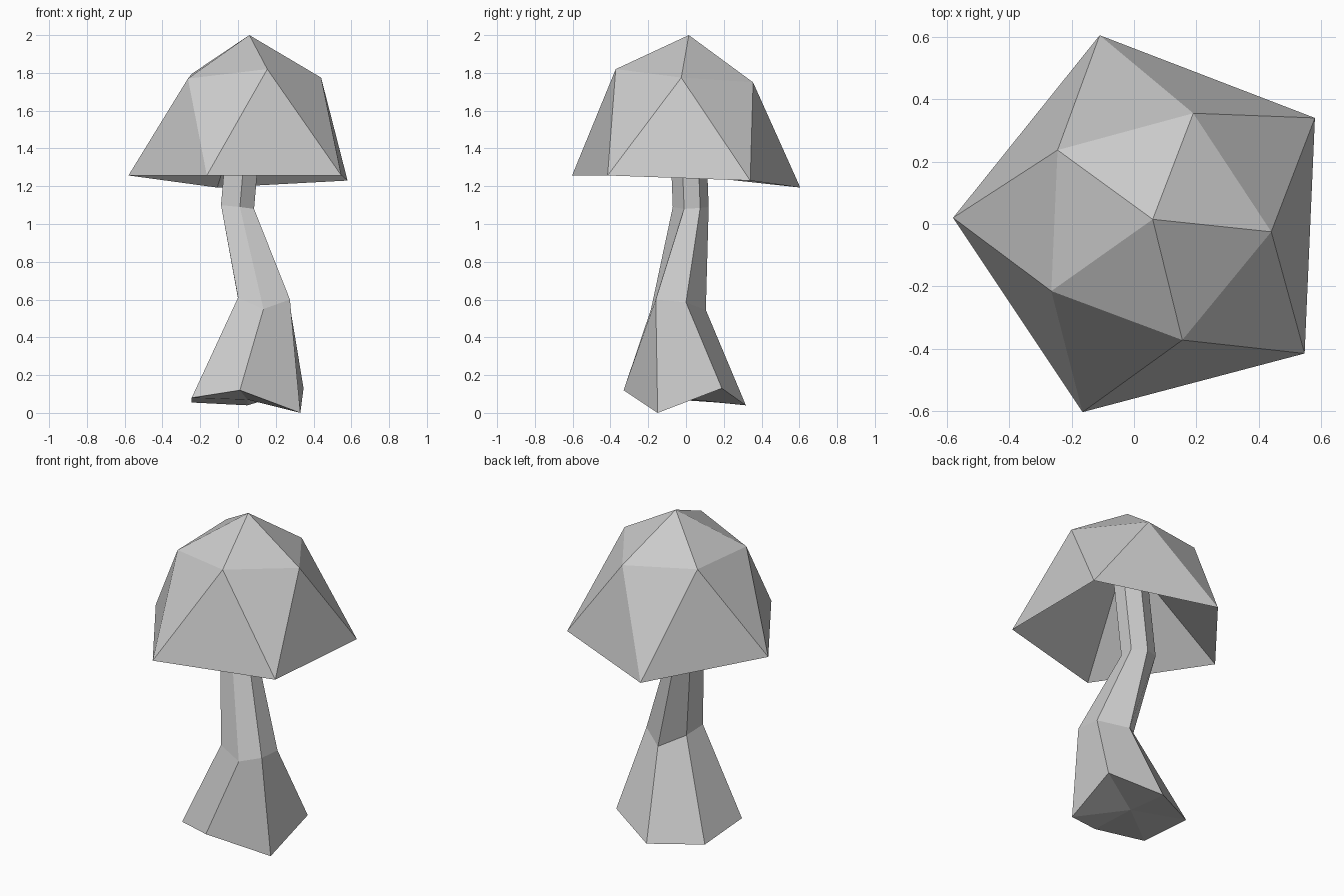
import bpy
import bmesh
from mathutils import Vector

default_cube = bpy.data.objects.get("Cube")
if default_cube:
    bpy.data.objects.remove(default_cube, do_unlink=True)


def make_material(name, colour):
    material = bpy.data.materials.new(name)
    material.use_nodes = True
    material.diffuse_color = colour
    material.node_tree.nodes["Principled BSDF"].inputs["Base Color"].default_value = colour
    return material


def add_ring(bm, points):
    return [bm.verts.new(point) for point in points]


def fan(bm, ring, centre, flip=False):
    """Close a ring with triangles meeting at one centre point."""
    tip = bm.verts.new(centre)
    for i, vert in enumerate(ring):
        after = ring[(i + 1) % len(ring)]
        bm.faces.new((after, vert, tip) if flip else (vert, after, tip))


def bridge(bm, lower, upper, staggered=False):
    """Join two rings with quads, or with triangles when they are staggered."""
    count = len(lower)
    for i in range(count):
        j = (i + 1) % count
        if staggered:
            bm.faces.new((lower[i], lower[j], upper[i]))
            bm.faces.new((upper[i], lower[j], upper[j]))
        else:
            bm.faces.new((lower[i], lower[j], upper[j], upper[i]))


def finish(bm, name, material):
    mesh = bpy.data.meshes.new(name)
    bm.to_mesh(mesh)
    bm.free()
    mesh.materials.append(material)
    part = bpy.data.objects.new(name, mesh)
    bpy.context.collection.objects.link(part)
    return part


grey = make_material("plain grey", (0.6, 0.6, 0.6, 1))

# Mushroom cap: an uneven half icosahedron with a conical hollow underneath
bm = bmesh.new()
rim = add_ring(bm, [(-.58, .02, 1.257), (-.165, -.603, 1.257), (.547, -.415, 1.257),
                    (.58, .34, 1.23), (-.11, .605, 1.193)])
shoulder = add_ring(bm, [(-.265, -.215, 1.77), (.155, -.372, 1.82), (.44, -.025, 1.775),
                         (.19, .355, 1.75), (-.245, .237, 1.795)])
bridge(bm, rim, shoulder, staggered=True)
fan(bm, shoulder, (.06, .015, 2))
fan(bm, rim, (.06, 0, 1.74), flip=True)
finish(bm, "mushroom_cap", grey)

# Stem: a crooked six-sided tube that flares at the foot
foot = [(.01, -.33, .12), (.33, -.15, 0), (.347, .19, .13),
        (.05, .317, .04), (-.245, .165, .055), (-.245, -.2, .08)]
knee = [(.135, -.185, .55), (.275, -.16, .6), (.272, 0, .585),
        (.12, .105, .545), (0, -.005, .605), (0, -.167, .61)]
neck = [(.01, -.07, 1.09), (.085, -.01, 1.08), (.083, .075, 1.085),
        (0, .12, 1.09), (-.088, .085, 1.1), (-.09, -.045, 1.1)]
lean = Vector((.045, -.02, .52))
top = [Vector(point) + lean for point in neck]

bm = bmesh.new()
rings = [add_ring(bm, points) for points in (foot, knee, neck, top)]
for lower, upper in zip(rings, rings[1:]):
    bridge(bm, lower, upper)
fan(bm, rings[0], (.05, .03, .07), flip=True)
fan(bm, rings[-1], sum(top, Vector()) / len(top))
finish(bm, "stem", grey)
